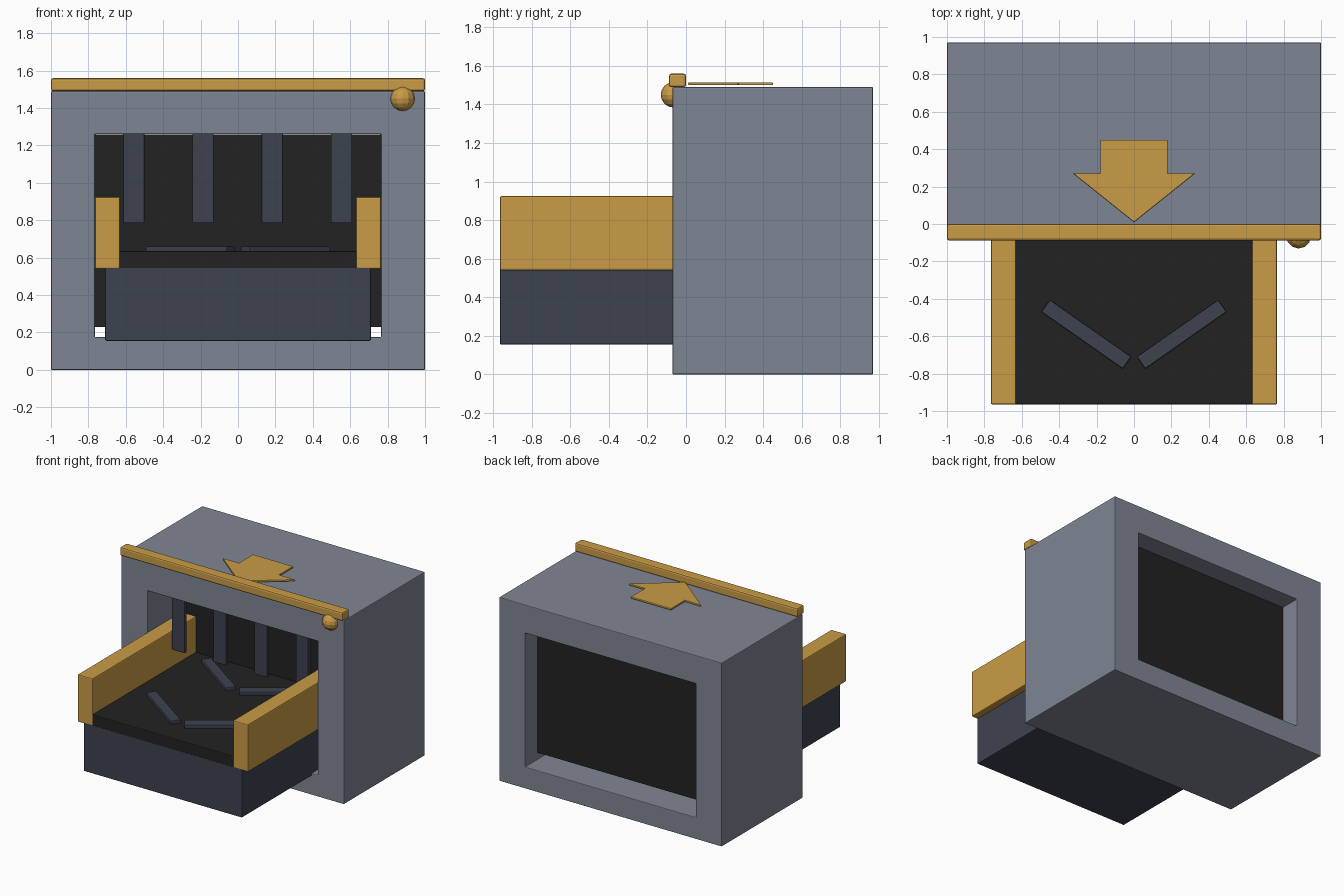
import bpy, bmesh, math
from mathutils import Matrix

if "Cube" in bpy.data.objects:
    bpy.data.objects.remove(bpy.data.objects["Cube"])


def material(name, rgb):
    m = bpy.data.materials.new(name)
    m.diffuse_color = (*rgb, 1)
    m.use_nodes = True
    m.node_tree.nodes["Principled BSDF"].inputs["Base Color"].default_value = m.diffuse_color
    return m


GREY = material("steel grey", (0.212, 0.240, 0.296))
GOLD = material("warm yellow", (0.59, 0.333, 0.061))
SLATE = material("dark slate", (0.047, 0.055, 0.080))
BLACK = material("rubber black", (0.016, 0.016, 0.016))


def finish(name, bm, mat, bevel=0.0):
    bmesh.ops.recalc_face_normals(bm, faces=bm.faces)
    mesh = bpy.data.meshes.new(name)
    bm.to_mesh(mesh)
    bm.free()
    mesh.materials.append(mat)
    ob = bpy.data.objects.new(name, mesh)
    bpy.context.collection.objects.link(ob)
    if bevel:
        mod = ob.modifiers.new("bevel", 'BEVEL')
        mod.width = bevel
        mod.segments = 2
        mod.limit_method = 'ANGLE'
    return ob


def box(name, x, y, z, mat, bevel=0.006, turn=0.0):
    """Box from (min, max) ranges, optionally turned about its own vertical axis."""
    bm = bmesh.new()
    bmesh.ops.create_cube(bm, size=1)
    size = [b - a for a, b in (x, y, z)]
    mid = [(a + b) / 2 for a, b in (x, y, z)]
    bm.transform(Matrix.Translation(mid) @ Matrix.Rotation(turn, 4, 'Z')
                 @ Matrix.Diagonal((*size, 1)))
    return finish(name, bm, mat, bevel)


def prism(name, outline, z0, z1, mat, bevel=0.0):
    """Flat outline in x, y extruded upwards."""
    bm = bmesh.new()
    face = bm.faces.new([bm.verts.new((px, py, z0)) for px, py in outline])
    top = bmesh.ops.extrude_face_region(bm, geom=[face])["geom"]
    bmesh.ops.translate(bm, vec=(0, 0, z1 - z0),
                        verts=[v for v in top if isinstance(v, bmesh.types.BMVert)])
    return finish(name, bm, mat, bevel)


# Housing with a rectangular tunnel from front to back
housing = box("housing", (-1, 1), (-0.07, 0.97), (0, 1.49), GREY, 0)
cutter = box("tunnel_cutter", (-0.765, 0.765), (-0.5, 1.5), (0.175, 1.26), GREY, 0)
cutter.hide_render = True
cutter.hide_set(True)
cut = housing.modifiers.new("tunnel", 'BOOLEAN')
cut.object = cutter
cut.solver = 'EXACT'
edge = housing.modifiers.new("bevel", 'BEVEL')
edge.width = 0.006
edge.segments = 2

# Dark block closing the tunnel
box("inner_block", (-0.764, 0.764), (0.36, 0.81), (0.23, 1.259), BLACK, 0)

# Conveyor base, belt and side guards
box("conveyor_base", (-0.71, 0.71), (-0.965, 0.40), (0.155, 0.55), SLATE)
box("belt", (-0.635, 0.635), (-0.965, 0.40), (0.54, 0.635), BLACK)
for side, label in ((-1, "left"), (1, "right")):
    xs = sorted((side * 0.63, side * 0.765))
    box(f"{label}_guard", xs, (-0.965, 0.40), (0.54, 0.925), GOLD, 0.008)

    # Slanted direction bars on the belt
    for row, y in enumerate((-0.59, 0.115)):
        cx = side * 0.255
        box(f"{label}_belt_bar_{row + 1}", (cx - 0.265, cx + 0.265),
            (y - 0.039, y + 0.039), (0.63, 0.662), SLATE, 0.005,
            side * math.radians(35))

# Hanging curtain strips
for i in range(4):
    cx = -0.557 + i * 0.37
    box(f"curtain_strip_{i + 1}", (cx - 0.057, cx + 0.057), (0.03, 0.06),
        (0.785, 1.265), SLATE, 0.005)

# Trim bar along the front top edge
box("top_trim", (-1, 1), (-0.088, 0), (1.49, 1.56), GOLD, 0.012)

# Warning lamp
bm = bmesh.new()
bmesh.ops.create_uvsphere(bm, u_segments=12, v_segments=8, radius=0.066)
bm.transform(Matrix.Translation((0.88, -0.065, 1.45)))
finish("lamp", bm, GOLD)

# Arrow plate on the roof
half = [(0, 0.01), (0.325, 0.27), (0.18, 0.27), (0.18, 0.45)]
outline = half + [(-px, py) for px, py in reversed(half[1:])]
prism("roof_arrow", outline, 1.50, 1.515, GOLD, 0.004)
